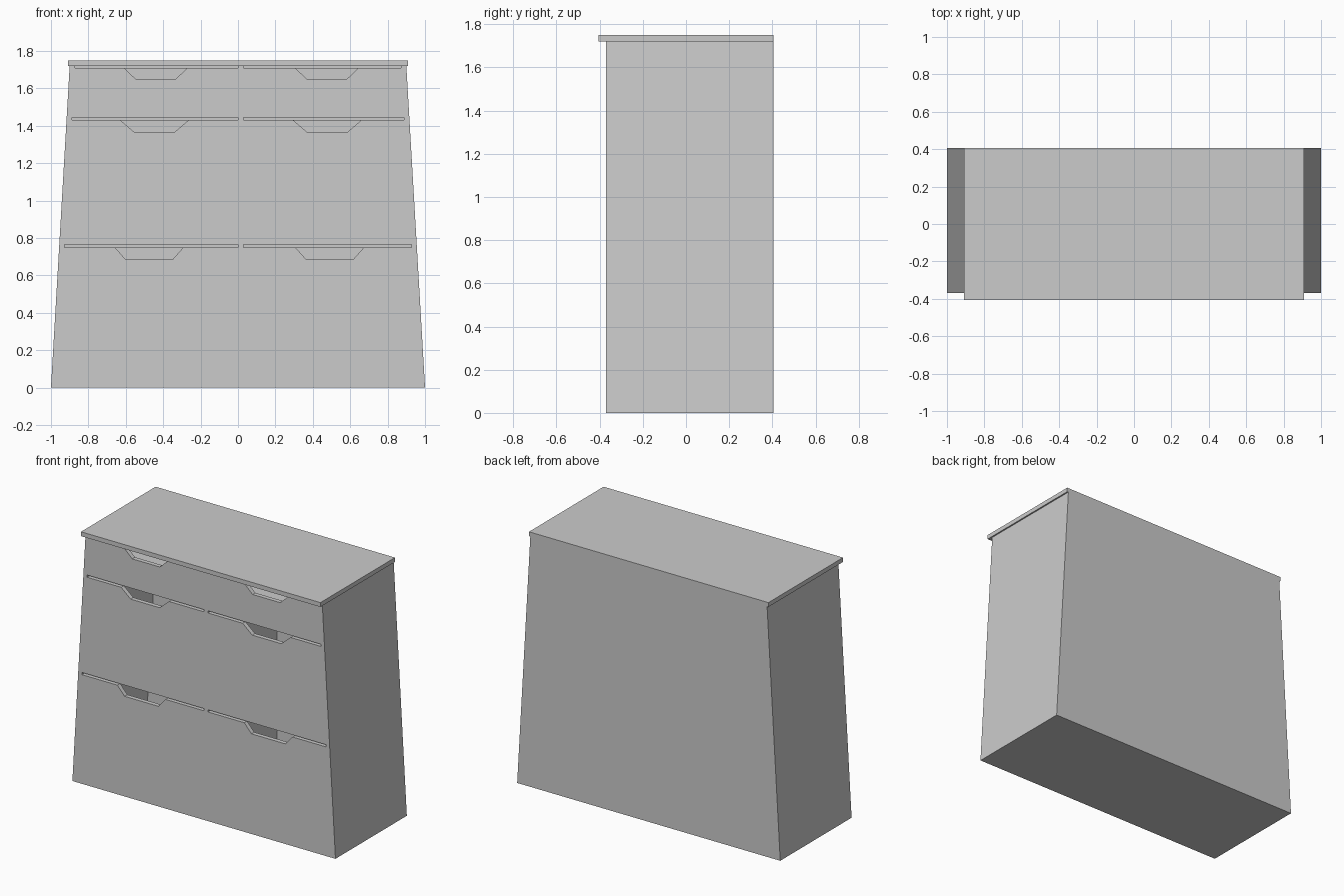
import bpy, bmesh

if "Cube" in bpy.data.objects:
    bpy.data.objects.remove(bpy.data.objects["Cube"])

FRONT, BACK, TOP_Z = -0.37, 0.405, 1.72
T = 0.028   # carcass board thickness
W = 0.016   # drawer board thickness


def outer(z):
    """Half width of the tapered body at height z."""
    return 1.0 - 0.1 * z / TOP_Z


def inner(z):
    return outer(z) - T


def build(name, prisms):
    """Each prism is an x/z outline extruded between two y values."""
    bm = bmesh.new()
    for outline, y0, y1 in prisms:
        face = bm.faces.new([bm.verts.new((x, y0, z)) for x, z in outline])
        ext = bmesh.ops.extrude_face_region(bm, geom=[face], use_keep_orig=True)
        moved = [v for v in ext["geom"] if isinstance(v, bmesh.types.BMVert)]
        bmesh.ops.translate(bm, verts=moved, vec=(0, y1 - y0, 0))
    bmesh.ops.recalc_face_normals(bm, faces=bm.faces)
    mesh = bpy.data.meshes.new(name)
    bm.to_mesh(mesh)
    bm.free()
    obj = bpy.data.objects.new(name, mesh)
    bpy.context.collection.objects.link(obj)
    return obj


def quad(left, right, z0, z1):
    """Outline between two edges given as functions of z."""
    return [(left(z0), z0), (right(z0), z0), (right(z1), z1), (left(z1), z1)]


def neg(f):
    return lambda z: -f(z)


def shift(f, d):
    return lambda z: f(z) + d


# Carcass: sides, bottom, back, rails, centre divider
build("side_panel_left", [(quad(neg(outer), neg(inner), 0, TOP_Z), FRONT, BACK)])
build("side_panel_right", [(quad(inner, outer, 0, TOP_Z), FRONT, BACK)])
build("bottom_panel", [(quad(neg(inner), inner, 0, 0.03), FRONT, BACK)])
build("back_panel", [(quad(neg(inner), inner, 0.03, TOP_Z), BACK - 0.025, BACK)])
for i, z in enumerate((0.765, 1.445)):
    build(f"rail_{i + 1}", [(quad(neg(inner), inner, z, z + 0.03), FRONT, BACK - 0.025)])
build("centre_divider", [([(0, 0.03), (0.03, 0.03), (0.03, TOP_Z), (0, TOP_Z)],
                          FRONT, BACK - 0.025)])

# Overhanging top
build("top_slab", [([(-0.91, TOP_Z), (0.91, TOP_Z), (0.91, 1.75), (-0.91, 1.75)],
                    -0.405, BACK)])


def drawer(name, left, right, z0, z1, notch_x, half_top, half_low):
    """Open box with a trapezoid grip notch cut in the front's top edge."""
    front = quad(left, right, z0, z1)
    d = 0.062
    front[3:3] = [(notch_x + half_top, z1), (notch_x + half_low, z1 - d),
                  (notch_x - half_low, z1 - d), (notch_x - half_top, z1)]
    in_l, in_r = shift(left, W), shift(right, -W)
    y0, y1 = FRONT + 0.03, 0.375
    build(name, [
        (front, FRONT, y0),
        (quad(left, in_l, z0, z1), y0, y1),
        (quad(in_r, right, z0, z1), y0, y1),
        (quad(in_l, in_r, z0, z1), y1 - W, y1),
        (quad(in_l, in_r, z0, z0 + W), y0, y1 - W),
    ])


# Three rows of drawers: bottom z, top z, left and right notch centres, notch half widths
rows = [
    ("lower", 0.03, 0.75, -0.475, 0.49, 0.183, 0.128),
    ("middle", 0.795, 1.43, -0.447, 0.477, 0.182, 0.11),
    ("upper", 1.475, 1.71, -0.44, 0.475, 0.17, 0.105),
]
for label, z0, z1, nl, nr, ht, hl in rows:
    drawer(f"{label}_drawer_left", neg(inner), lambda z: 0.0, z0, z1, nl, ht, hl)
    drawer(f"{label}_drawer_right", lambda z: 0.03, inner, z0, z1, nr, ht, hl)
